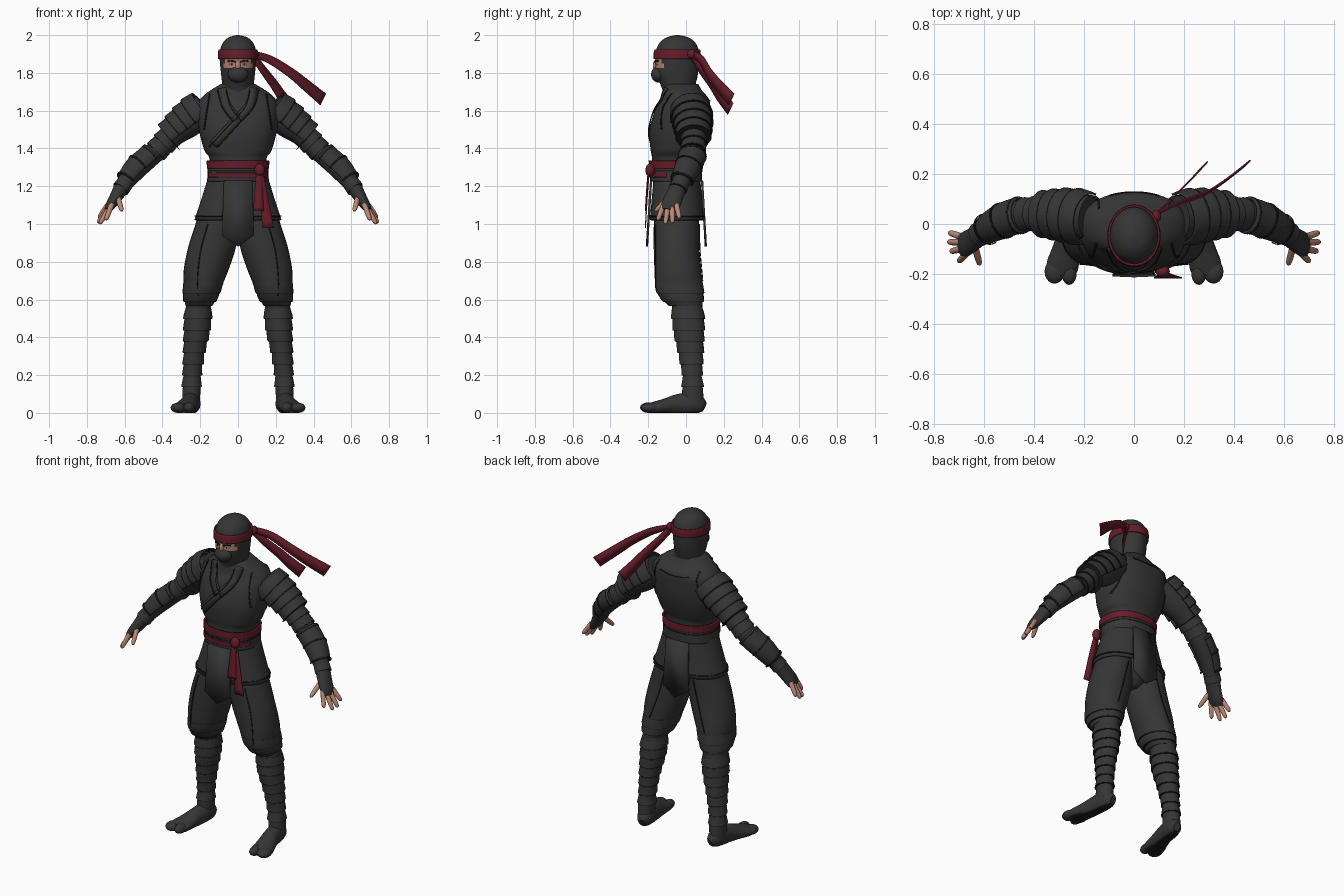
import bpy
import bmesh
import math
from mathutils import Vector

if "Cube" in bpy.data.objects:
    bpy.data.objects.remove(bpy.data.objects["Cube"])

X, Y, Z = Vector((1, 0, 0)), Vector((0, 1, 0)), Vector((0, 0, 1))
PI = math.pi


def material(name, red, green, blue):
    mat = bpy.data.materials.new(name)
    mat.use_nodes = True
    mat.diffuse_color = (red, green, blue, 1)
    shader = next(n for n in mat.node_tree.nodes if n.type == "BSDF_PRINCIPLED")
    shader.inputs["Base Color"].default_value = (red, green, blue, 1)
    shader.inputs["Roughness"].default_value = .9
    return mat


cloth = material("charcoal cloth", .036, .036, .037)
seam = material("black seam", .01, .01, .011)
sash = material("dark red sash", .13, .012, .022)
skin = material("skin", .5, .25, .18)
white = material("eye white", .55, .5, .46)


def finish(name, bm, mats, mirror=False, thick=0, rule=None):
    bmesh.ops.recalc_face_normals(bm, faces=bm.faces[:])
    mesh = bpy.data.meshes.new(name)
    bm.to_mesh(mesh)
    bm.free()
    for mat in mats if isinstance(mats, list) else [mats]:
        mesh.materials.append(mat)
    if rule:
        for poly in mesh.polygons:
            poly.material_index = int(rule(poly.center, poly.normal))
    mesh.shade_smooth()
    mesh.set_sharp_from_angle(angle=math.radians(40))
    obj = bpy.data.objects.new(name, mesh)
    bpy.context.scene.collection.objects.link(obj)
    if thick:
        mod = obj.modifiers.new("Thickness", "SOLIDIFY")
        mod.thickness, mod.offset = thick, 0
    if mirror:
        mod = obj.modifiers.new("Mirror", "MIRROR")
        mod.use_mirror_merge = False
    return obj


def spline(stations, steps=4):
    pts = [stations[0], *stations, stations[-1]]
    out = []
    for i in range(1, len(pts) - 2):
        for k in range(steps):
            t = k / steps
            out.append([.5 * (2 * q + (r - p) * t + (2 * p - 5 * q + 4 * r - s) * t * t
                              + (3 * q - p - 3 * r + s) * t ** 3)
                        for p, q, r, s in zip(*pts[i - 1:i + 3])])
    return out + [list(stations[-1])]


def power(value, exponent):
    return math.copysign(abs(value) ** (2 / exponent), value)


def loft(name, stations, mats, mirror=False, flat=True, ref=Y, arc=None, e=2,
         sides=28, steps=4, thick=0, rule=None):
    """Skin rings of (x, y, z, width, depth) along a path."""
    rings, bm = spline(stations, steps), bmesh.new()
    start, end = arc or (0, 2 * PI)
    count = sides + 1 if arc else sides
    grid = []
    for i, (x, y, z, w, d) in enumerate(rings):
        side, across = Y, X
        if not flat:
            after, before = rings[min(i + 1, len(rings) - 1)], rings[max(i - 1, 0)]
            t = (Vector(after[:3]) - Vector(before[:3])).normalized()
            side = (ref - t * ref.dot(t)).normalized()
            across = t.cross(side)
        row = []
        for k in range(count):
            a = start + (end - start) * k / sides
            p = Vector((x, y, z)) + side * d * power(math.cos(a), e) + across * w * power(math.sin(a), e)
            p.z = max(p.z, 0)
            row.append(bm.verts.new(p))
        grid.append(row)
    for low, high in zip(grid, grid[1:]):
        for k in range(sides):
            n = (k + 1) % count
            bm.faces.new((low[k], low[n], high[n], high[k]))
    if not arc and not thick:
        bm.faces.new(grid[0])
        bm.faces.new(grid[-1])
    return finish(name, bm, mats, mirror, thick, rule)


def ring_at(stations, z):
    dense = spline(stations, 8)
    for a, b in zip(dense, dense[1:]):
        if min(a[2], b[2]) <= z <= max(a[2], b[2]) and a[2] != b[2]:
            f = (z - a[2]) / (b[2] - a[2])
            return [p + (q - p) * f for p, q in zip(a, b)]
    return min(dense, key=lambda r: abs(r[2] - z))


def band(name, stations, top, bottom, mat, grow=.006, flare=0, **options):
    rows = []
    for k in range(5):
        x, y, z, w, d = ring_at(stations, top + (bottom - top) * k / 4)
        g = grow + flare * k / 4
        rows.append((x, y, z, w + g, d + g))
    return loft(name, rows, mat, steps=2, **options)


def wrap(name, stations, top, bottom, flare=.007, **options):
    band(name, stations, top, bottom, cloth, .001, flare, **options)
    band(name + "_seam", stations, bottom + .004, bottom - .003, seam, flare - .001, **options)


def ribbon(name, edges, mat, mirror=False, thick=.006):
    bm = bmesh.new()
    rows = [[bm.verts.new(p) for p in pair] for pair in edges]
    for a, b in zip(rows, rows[1:]):
        bm.faces.new((a[0], a[1], b[1], b[0]))
    return finish(name, bm, mat, mirror, thick)


def streamer(name, points, half, mat):
    path = [Vector(p) for p in spline(points)]
    last = len(path) - 1
    ribbon(name, [(p - half * (.6 + .6 * i / last), p + half * (.6 + .6 * i / last))
                  for i, p in enumerate(path)], mat)


def strip(name, stations, path, width, mat, front=-1, lift=.003, e=2, mirror=False):
    """Lay a flat strip given as (x, z) points on the front or back of a loft."""
    pts, edges = [Vector(p) for p in spline(path, 6)], []
    for i, p in enumerate(pts):
        t = (pts[min(i + 1, len(pts) - 1)] - pts[max(i - 1, 0)]).normalized()
        pair = []
        for s in (-width / 2, width / 2):
            x, z = p.x - t.y * s, p.y + t.x * s
            cx, cy, _, w, d = ring_at(stations, z)
            u = min(abs(x - cx) / w, .98)
            pair.append((x, cy + front * (d * (1 - u ** e) ** (1 / e) + lift), z))
        edges.append(pair)
    ribbon(name, edges, mat, mirror, .004)


def blob(name, centre, radii, mat, mirror=False):
    bm = bmesh.new()
    bmesh.ops.create_uvsphere(bm, u_segments=20, v_segments=12, radius=1)
    bmesh.ops.scale(bm, vec=radii, verts=bm.verts[:])
    bmesh.ops.translate(bm, vec=centre, verts=bm.verts[:])
    finish(name, bm, mat, mirror)


def flap(name, top_y, low_y):
    bm = bmesh.new()
    outline = [(-.075, 1.23), (.075, 1.23), (.085, .94), (0, .88), (-.085, .94)]
    face = bm.faces.new([bm.verts.new((x, top_y + (low_y - top_y) * (1.23 - z) / .35, z))
                         for x, z in outline])
    bmesh.ops.inset_region(bm, faces=[face], thickness=.014)
    for edge in bmesh.ops.inset_region(bm, faces=[face], thickness=.004)["faces"]:
        edge.material_index = 1
    finish(name, bm, [cloth, seam], thick=.012)


# Head, hood and face
head = [(0, -.01, 1.64, .09, .1), (0, -.038, 1.72, .083, .09), (0, -.047, 1.78, .088, .108),
        (0, -.048, 1.825, .093, .114), (0, -.048, 1.875, .097, .116), (0, -.046, 1.92, .095, .113),
        (0, -.045, 1.96, .08, .094), (0, -.045, 1.988, .049, .058), (0, -.045, 2, .008, .009)]
loft("hood", head, [cloth, skin], sides=40,
     rule=lambda c, n: 1.826 < c.z < 1.874 and c.y < -.1 and abs(c.x) < .072)
blob("mask", (0, -.145, 1.792), (.055, .04, .043), cloth)
blob("nose_bridge", (0, -.16, 1.84), (.014, .016, .028), skin)
blob("eye", (.032, -.153, 1.846), (.014, .007, .006), white, True)
blob("pupil", (.032, -.157, 1.846), (.005, .005, .005), seam, True)
strip("brow", head, [(.012, 1.857), (.035, 1.864), (.055, 1.862)], .009, seam, mirror=True)
band("headband", head, 1.923, 1.874, sash, .005, thick=.008, sides=40)
blob("headband_knot", (.088, .03, 1.9), (.02, .025, .025), sash)
half = Vector((.012, .012, .025))
streamer("long_headband_tail", [(.08, .035, 1.9), (.17, .08, 1.87), (.28, .12, 1.8),
                                (.36, .17, 1.735), (.45, .24, 1.66)], half, sash)
streamer("short_headband_tail", [(.08, .035, 1.89), (.13, .08, 1.82), (.19, .14, 1.74),
                                 (.23, .18, 1.68), (.28, .235, 1.61)], half, sash)

# Jacket
torso = [(0, -.05, 1.18, .155, .122), (0, -.053, 1.27, .147, .125), (0, -.053, 1.35, .152, .127),
         (0, -.05, 1.39, .178, .137), (0, -.038, 1.49, .205, .156), (0, -.02, 1.6, .215, .146),
         (0, -.005, 1.66, .2, .127), (0, -.018, 1.705, .15, .104), (0, -.025, 1.74, .092, .09)]
loft("jacket", torso, cloth, e=2.3, sides=40)
over = [(.085, 1.72), (.06, 1.63), (-.02, 1.54), (-.13, 1.42)]
under = [(-.085, 1.72), (-.06, 1.63), (-.005, 1.555)]
for label, path in (("under", under), ("over", over)):
    strip(label + "_lapel", torso, path, .045, cloth, e=2.3, lift=.006)
    for shift in (-.023, .023):
        strip(label + "_lapel_seam", torso, [(x + shift, z - abs(shift) / 2) for x, z in path],
              .005, seam, e=2.3, lift=.007)
strip("back_armhole_seam", torso, [(.14, 1.69), (.15, 1.6), (.17, 1.5), (.185, 1.44)],
      .006, seam, 1, e=2.3, mirror=True)
strip("front_armhole_seam", torso, [(.15, 1.69), (.165, 1.6), (.18, 1.5)], .006, seam, e=2.3, mirror=True)
strip("yoke_seam", torso, [(-.1, 1.66), (0, 1.65), (.1, 1.66)], .005, seam, 1, e=2.3)

# Sash with knot and hanging ends
band("sash_upper", torso, 1.335, 1.295, sash, .013, thick=.01, e=2.3, sides=40)
band("belt", torso, 1.3, 1.225, cloth, .009, thick=.01, e=2.3, sides=40)
band("belt_seam", torso, 1.285, 1.278, seam, .013, thick=.005, e=2.3, sides=40)
band("sash_lower", torso, 1.272, 1.247, sash, .014, thick=.008, e=2.3, arc=(PI * .6, PI * 1.4))
blob("sash_knot", (.115, -.19, 1.285), (.028, .025, .035), sash)
streamer("long_sash_end", [(.115, -.195, 1.28), (.135, -.205, 1.15), (.16, -.215, .98)], X * .026, sash)
streamer("short_sash_end", [(.112, -.2, 1.28), (.11, -.208, 1.18), (.108, -.215, 1.07)], X * .024, sash)

# Jacket skirt
flap("front_flap", -.185, -.207)
flap("back_flap", .085, .105)
hips = [(0, -.048, 1.24, .155, .124), (0, -.048, 1.14, .185, .134), (0, -.048, 1.02, .225, .146)]
panel = dict(arc=(PI * .11, PI * .89), thick=.012, mirror=True, e=2.2)
loft("skirt_panel", hips, cloth, **panel)
band("skirt_hem", hips, 1.044, 1.038, seam, .006, **panel)
loft("pelvis", [(0, -.048, 1.22, .15, .118), (0, -.048, 1.05, .18, .12), (0, -.045, .95, .12, .1),
                (0, -.045, .9, .04, .06)], cloth)

# Trousers and wrapped shins
thigh = [(.1, -.045, 1.12, .09, .11), (.115, -.05, 1, .11, .12), (.137, -.05, .88, .126, .121),
         (.168, -.043, .76, .119, .124), (.187, -.036, .67, .101, .125), (.198, -.022, .61, .088, .112),
         (.207, -.002, .565, .07, .088)]
shin = [(.205, 0, .62, .06, .075), (.212, .01, .52, .07, .083), (.218, .015, .43, .066, .078),
        (.232, .025, .32, .054, .064), (.243, .033, .2, .046, .05), (.246, .035, .12, .047, .055),
        (.248, .035, .05, .046, .06)]
loft("trouser_leg", thigh, cloth, mirror=True)
loft("shin", shin, cloth, mirror=True)
strip("front_trouser_seam", thigh, [(.16, 1), (.2, .85), (.215, .7), (.21, .62)], .005, seam, mirror=True)
strip("back_trouser_seam", thigh, [(.1, 1), (.14, .85), (.19, .7)], .005, seam, 1, mirror=True)
for z in (.655, .61):
    wrap("trouser_fold", thigh, z + .035, z - .02, .006, mirror=True)
for i in range(7):
    wrap("shin_wrap", shin, .55 - i * .06, .5 - i * .06, mirror=True)

# Split-toe shoes
loft("shoe", [(.236, .098, .03, .02, .025), (.24, .075, .04, .04, .045), (.247, .03, .05, .048, .058),
              (.256, -.04, .045, .049, .055), (.272, -.11, .034, .057, .042), (.285, -.165, .026, .064, .034),
              (.29, -.2, .022, .056, .026)],
     [cloth, seam], mirror=True, flat=False, ref=Z, rule=lambda c, n: n.z < -.8)
blob("big_toe", (.259, -.197, .028), (.03, .046, .028), cloth, True)
blob("outer_toes", (.317, -.19, .027), (.04, .048, .027), cloth, True)

# Arms, layered shoulder guards and bracers
arm = [(.17, .025, 1.61, .085, .09), (.27, .035, 1.535, .082, .085), (.345, .04, 1.475, .067, .07),
       (.455, .035, 1.365, .055, .06), (.54, .005, 1.29, .056, .057), (.625, -.045, 1.18, .038, .041)]
pad = [(.18, .022, 1.61, .1, .1), (.27, .035, 1.54, .092, .094), (.365, .04, 1.46, .072, .078)]
limb = dict(mirror=True, flat=False)
loft("sleeve", arm, cloth, **limb)
for i in range(4):
    z = 1.612 - i * .037
    wrap("shoulder_guard", pad, z, z - .042, .013, arc=(-.1 * PI, PI * 1.1), thick=.008, **limb)
for top, bottom in ((1.45, 1.425), (1.42, 1.385), (1.215, 1.185)):
    wrap("sleeve_wrap", arm, top, bottom, **limb)
band("bracer", arm, 1.37, 1.23, cloth, .009, -.004, arc=(-.15 * PI, PI * 1.15), thick=.01, **limb)
for z in (1.365, 1.31, 1.235):
    band("bracer_seam", arm, z, z - .006, seam, .014, arc=(-.15 * PI, PI * 1.15), thick=.004, **limb)

# Gloves and bare fingers
loft("glove", [(.612, -.038, 1.2, .042, .044), (.645, -.063, 1.145, .034, .048),
               (.676, -.082, 1.097, .026, .05), (.692, -.09, 1.072, .014, .038)], cloth, **limb)
fingers = {"index": ((.668, -.117, 1.105), (.7, -.15, 1.02)), "middle": ((.678, -.096, 1.09), (.733, -.11, 1)),
           "ring": ((.686, -.073, 1.09), (.742, -.072, 1.005)), "little": ((.69, -.05, 1.1), (.738, -.034, 1.03)),
           "thumb": ((.635, -.09, 1.14), (.615, -.163, 1.068))}
for label, (base, tip) in fingers.items():
    rows = [(*Vector(base).lerp(Vector(tip), t), r, r)
            for t, r in ((0, .014), (.5, .0135), (.88, .011), (1, .004))]
    loft(label + "_finger", rows, skin, sides=12, **limb)
